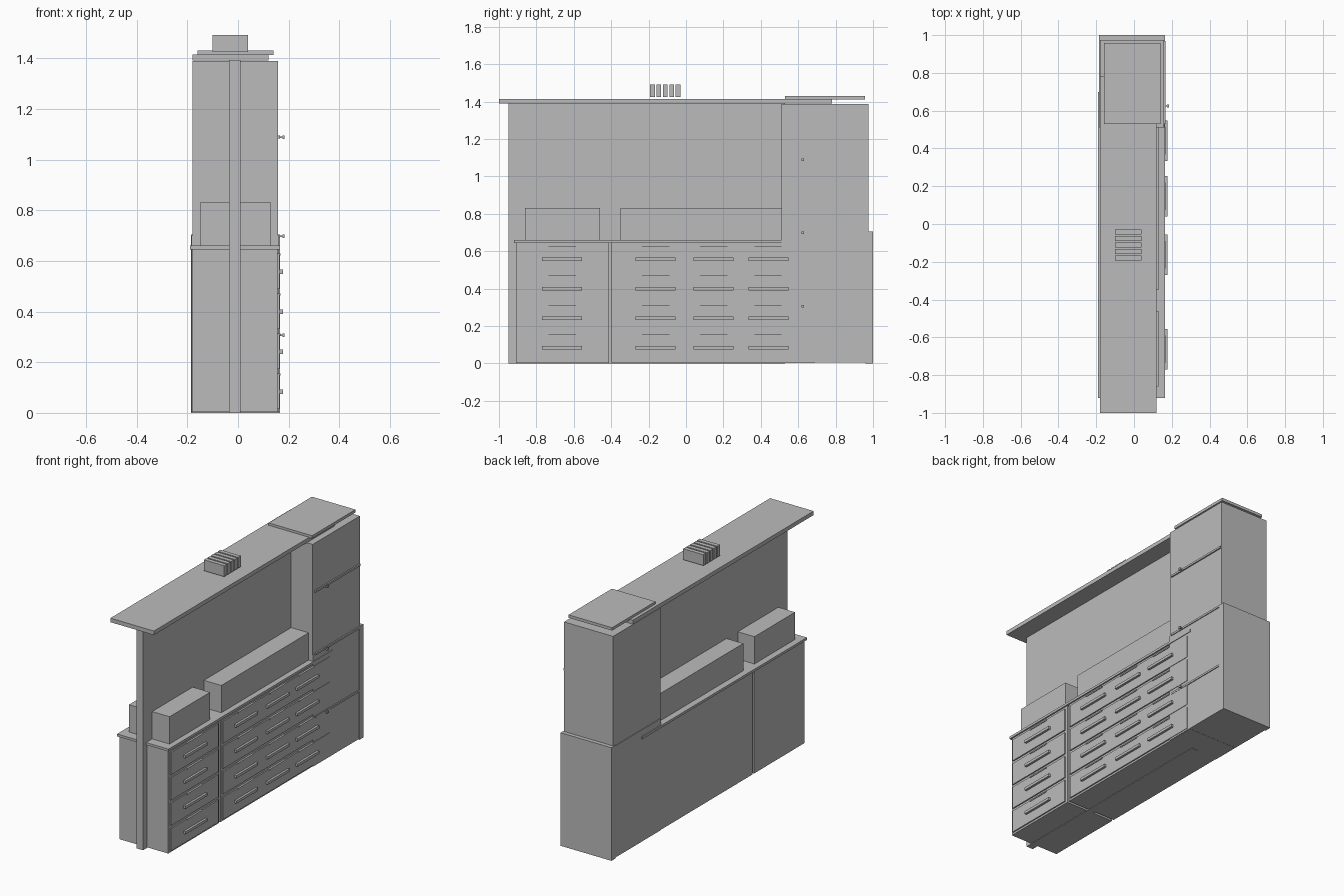
import bpy

grey = bpy.data.materials.new("plain grey")
grey.diffuse_color = (0.5, 0.5, 0.5, 1)


def box(name, x, y, z):
    """Axis-aligned box from (min, max) spans."""
    bpy.ops.mesh.primitive_cube_add(size=1, location=[sum(s) / 2 for s in (x, y, z)])
    ob = bpy.context.object
    ob.name = name
    ob.scale = [s[1] - s[0] for s in (x, y, z)]
    bpy.ops.object.transform_apply(location=False, rotation=False, scale=True)
    ob.data.materials.append(grey)
    return ob


# central wall panel and top board
box("wall_panel", (-0.035, 0.01), (-0.95, 0.53), (0, 1.39))
box("top_board", (-0.18, 0.12), (-1.0, 0.78), (1.39, 1.415))

# upright fins on the top board
for i in range(5):
    y = -0.193 + i * 0.0345
    box("fin", (-0.10, 0.04), (y, y + 0.026), (1.424, 1.492))

# tall cabinet with end panel and raised cap
box("tall_cabinet_upper", (-0.18, 0.158), (0.51, 0.975), (0.70, 1.388))
box("tall_cabinet_lower", (-0.184, 0.161), (0.51, 0.962), (0.004, 0.70))
box("end_panel", (-0.186, 0.165), (0.96, 1.0), (0, 0.705))
box("cap_board", (-0.16, 0.14), (0.53, 0.957), (1.412, 1.43))

# door rails and knobs on the tall cabinet
for z, y1 in ((1.088, 0.97), (0.698, 0.96), (0.306, 0.96)):
    box("door_rail", (0.15, 0.166), (0.53, y1), (z - 0.006, z + 0.006))
    box("knob_stem", (0.16, 0.176), (0.622, 0.629), (z - 0.003, z + 0.003))
    box("knob", (0.175, 0.184), (0.618, 0.632), (z - 0.007, z + 0.007))

# drawer cabinets, worktop and the storage boxes on it
box("worktop", (-0.19, 0.165), (-0.92, 0.70), (0.645, 0.66))
box("storage_box_short", (-0.15, 0.13), (-0.86, -0.46), (0.66, 0.83))
box("storage_box_long", (-0.15, 0.13), (-0.35, 0.53), (0.66, 0.83))
banks = (
    ("short", (-0.91, -0.412), (-0.895, -0.427), (-0.662,)),
    ("long", (-0.397, 0.69), (-0.38, 0.67), (-0.162, 0.148, 0.44)),
)
for label, body, front, handles in banks:
    box(label + "_drawer_cabinet", (-0.18, 0.156), body, (0.003, 0.645))
    for row in range(4):
        z = 0.015 + row * 0.158
        box(label + "_drawer_front", (0.15, 0.164), front, (z, z + 0.14))
        for y in handles:
            # handle bar with a thin label lip above it
            box("drawer_handle", (0.163, 0.178), (y - 0.107, y + 0.107), (z + 0.06, z + 0.077))
            box("drawer_lip", (0.16, 0.168), (y - 0.073, y + 0.073), (z + 0.132, z + 0.140))
